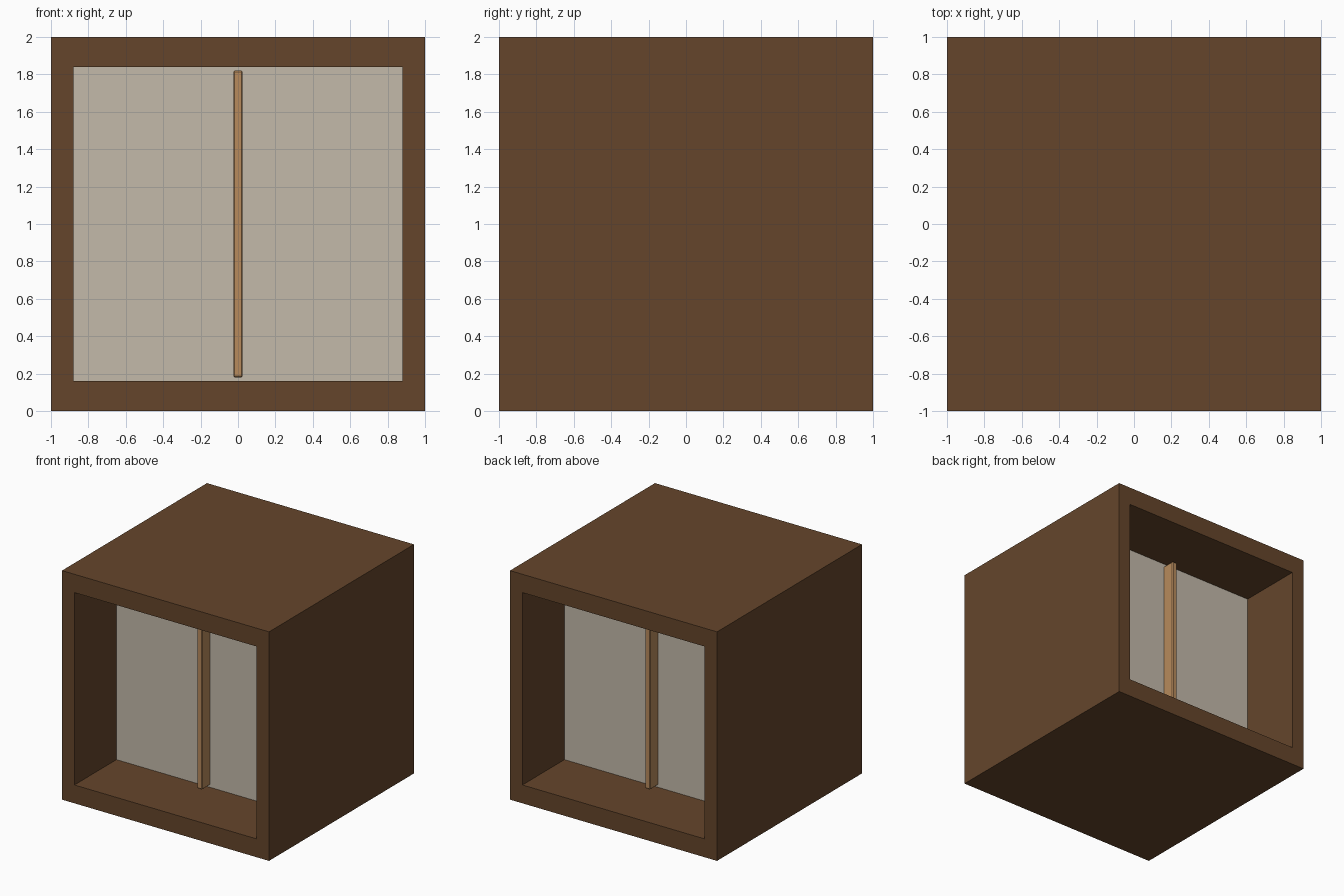
import bpy

if "Cube" in bpy.data.objects:
    bpy.data.objects.remove(bpy.data.objects["Cube"])


def material(name, color):
    m = bpy.data.materials.new(name)
    m.diffuse_color = (*color, 1)
    m.use_nodes = True
    m.node_tree.nodes["Principled BSDF"].inputs["Base Color"].default_value = m.diffuse_color
    return m


def box(name, lo, hi, mat, bevel=0):
    bpy.ops.mesh.primitive_cube_add(size=1, location=[(a + b) / 2 for a, b in zip(lo, hi)])
    o = bpy.context.object
    o.name = name
    o.scale = [b - a for a, b in zip(lo, hi)]
    bpy.ops.object.transform_apply(location=False, rotation=False, scale=True)
    o.data.materials.append(mat)
    if bevel:
        mod = o.modifiers.new("chamfer", 'BEVEL')
        mod.width = bevel
        mod.segments = 1
    return o


wood = material("dark brown wood", (0.13, 0.06, 0.024))
light_wood = material("light wood", (0.479, 0.258, 0.107))
pale = material("pale pane", (0.546, 0.491, 0.402))

SIDE, RAIL = 0.88, 0.16   # inner half width, rail thickness

# Full-height side boards
box("left_side", (-1, -1, 0), (-SIDE, 1, 2), wood)
box("right_side", (SIDE, -1, 0), (1, 1, 2), wood)

# Bottom and top boards between them
box("bottom_board", (-SIDE, -1, 0), (SIDE, 1, RAIL), wood)
box("top_board", (-SIDE, -1, 2 - RAIL), (SIDE, 1, 2), wood)

# Recessed pane block filling the opening
box("pane", (-SIDE, -0.42, RAIL), (SIDE, 0.42, 2 - RAIL), pale)

# Upright bar standing proud of the pane on both faces
box("center_bar", (-0.025, -0.53, 0.18), (0.025, 0.53, 1.82), light_wood, bevel=0.007)
